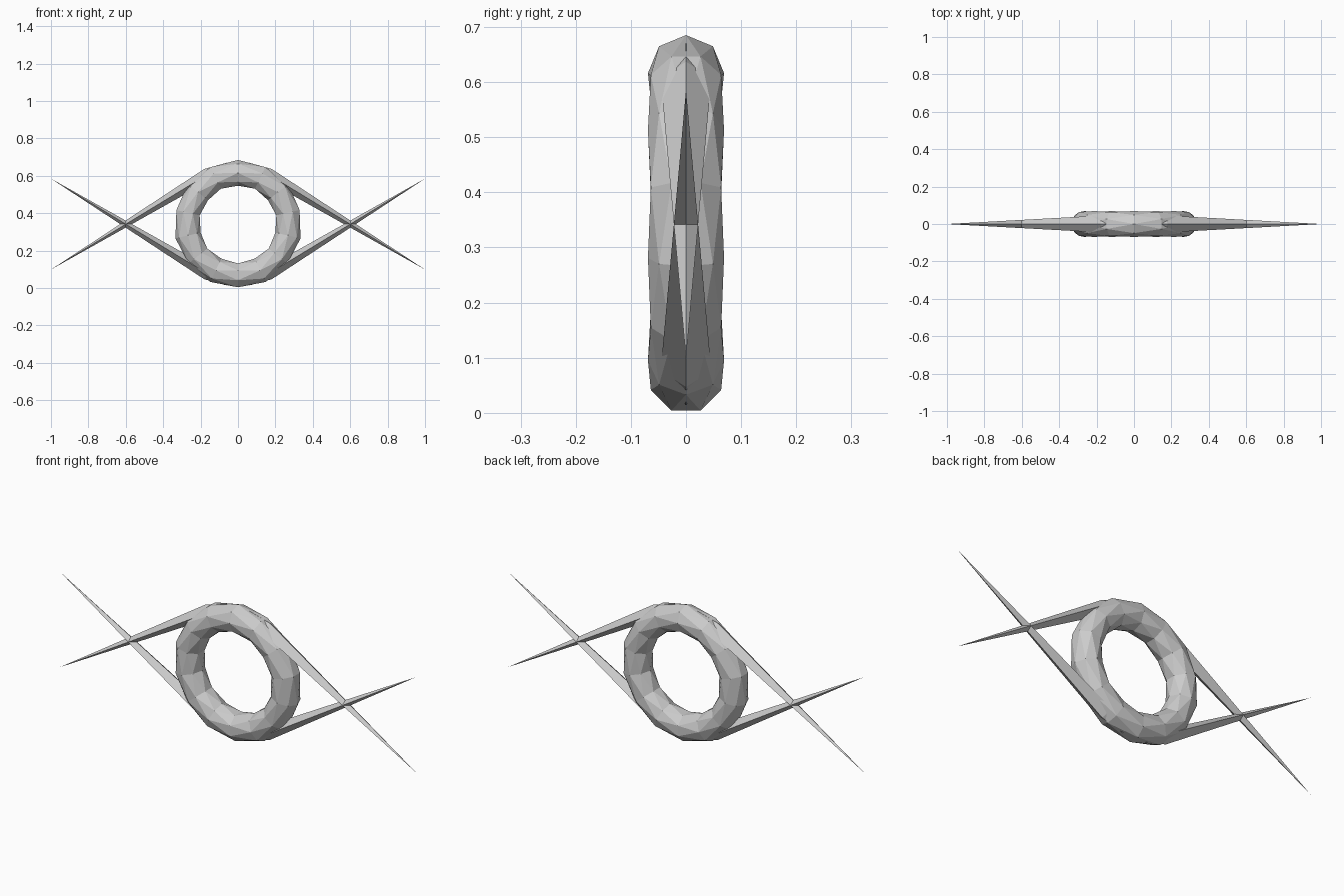
import bpy, bmesh, math
from mathutils import Vector

if "Cube" in bpy.data.objects:
    bpy.data.objects.remove(bpy.data.objects["Cube"])

CZ = 0.342  # height of the ring centre


def make_object(name, bm):
    bmesh.ops.recalc_face_normals(bm, faces=bm.faces)
    mesh = bpy.data.meshes.new(name)
    bm.to_mesh(mesh)
    bm.free()
    obj = bpy.data.objects.new(name, mesh)
    bpy.context.collection.objects.link(obj)
    return obj


# Faceted ring: alternate sections are turned half a step to give triangles
def make_ring(major=0.274, minor=0.069, segs=14, sides=8):
    bm = bmesh.new()
    loops = []
    for i in range(segs):
        a = math.pi / 2 + math.tau * i / segs
        loop = []
        for j in range(sides):
            b = math.tau * (j + 0.5 * (i % 2)) / sides
            r = major + minor * math.cos(b)
            loop.append(bm.verts.new((r * math.cos(a), minor * math.sin(b), CZ + r * math.sin(a))))
        loops.append(loop)
    for i in range(segs):
        p, q = loops[i], loops[(i + 1) % segs]
        if i % 2:
            p, q = q, p
        for j in range(sides):
            k = (j + 1) % sides
            bm.faces.new((p[j], p[k], q[j]))
            bm.faces.new((p[k], q[k], q[j]))
    return make_object("ring", bm)


# Long diamond-section spike, tangent to the ring and crossing its neighbour
def make_spike(name, sx, sz):
    tip = Vector((sx, 0, CZ + sz * 0.243))
    cross = Vector((sx * 0.6, 0, CZ))
    d = (cross - tip).normalized()
    n = Vector((-d.z, 0, d.x))
    base = tip + d * 0.98
    y = Vector((0, 1, 0))
    bm = bmesh.new()
    apex = bm.verts.new(tip)
    tail = bm.verts.new(base + d * 0.12)
    section = [bm.verts.new(base + o) for o in (n * 0.034, y * 0.046, n * -0.034, y * -0.046)]
    for j in range(4):
        a, b = section[j], section[(j + 1) % 4]
        bm.faces.new((a, b, apex))
        bm.faces.new((b, a, tail))
    return make_object(name, bm)


make_ring()
for sx, side in ((-1, "left"), (1, "right")):
    for sz, level in ((-1, "lower"), (1, "upper")):
        make_spike(f"{side}_{level}_spike", sx, sz)
